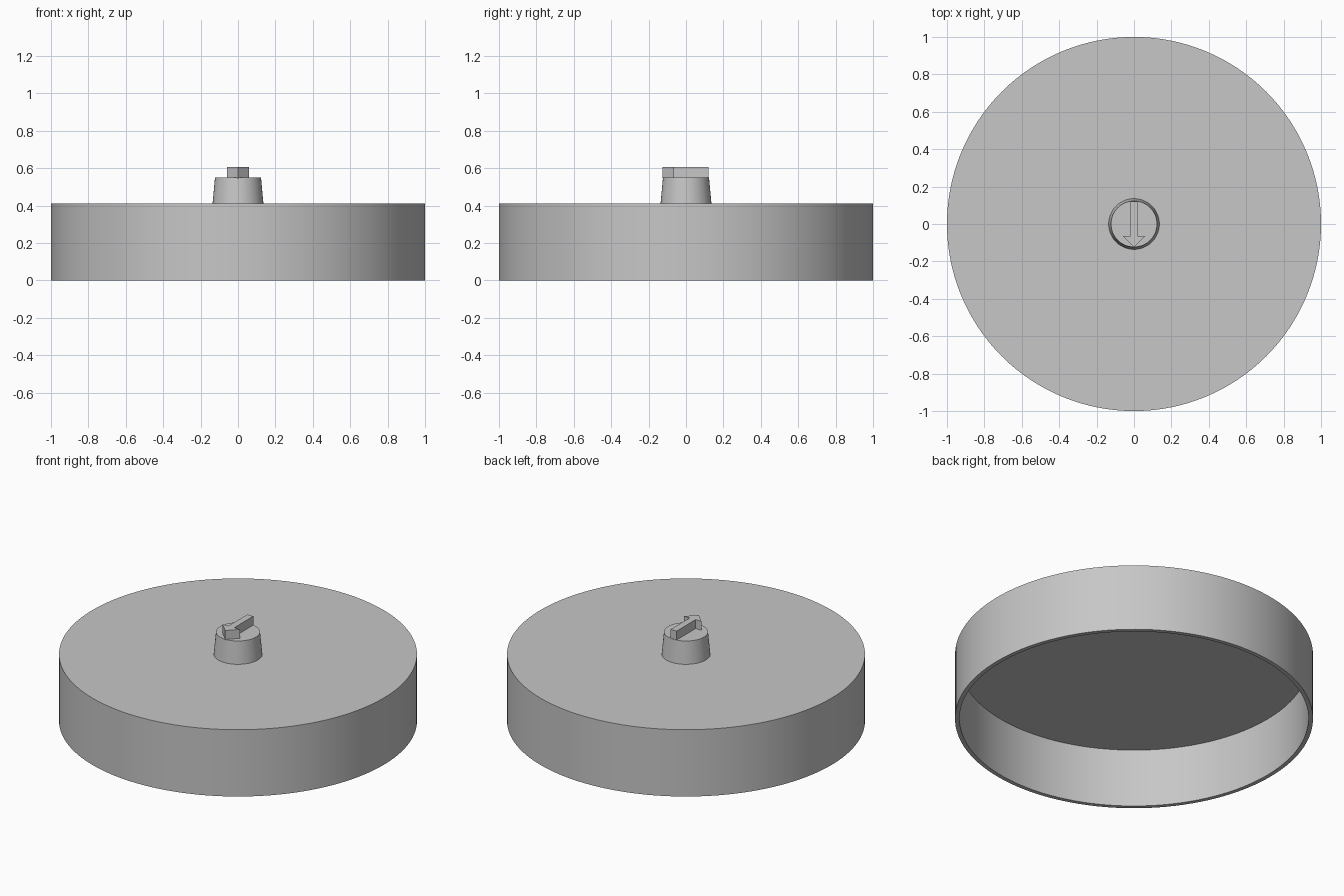
import bpy, bmesh, math

cube = bpy.data.objects.get("Cube")
if cube:
    bpy.data.objects.remove(cube, do_unlink=True)

# One plain grey for the whole lid
GREY = (0.57, 0.57, 0.57, 1)
grey = bpy.data.materials.new("plain grey")
grey.use_nodes = True
grey.diffuse_color = GREY
grey.node_tree.nodes["Principled BSDF"].inputs["Base Color"].default_value = GREY


def finish(name, bm, smooth):
    bmesh.ops.recalc_face_normals(bm, faces=bm.faces)
    mesh = bpy.data.meshes.new(name)
    bm.to_mesh(mesh)
    bm.free()
    obj = bpy.data.objects.new(name, mesh)
    bpy.context.collection.objects.link(obj)
    mesh.materials.append(grey)
    if smooth:
        bpy.ops.object.select_all(action='DESELECT')
        obj.select_set(True)
        bpy.context.view_layer.objects.active = obj
        bpy.ops.object.shade_smooth_by_angle(angle=math.radians(30))
    return obj


def turned(name, profile, segments):
    """Solid of revolution from (radius, height) points, capped at both ends."""
    bm = bmesh.new()
    rings = []
    for r, z in profile:
        rings.append([bm.verts.new((r * math.cos(a), r * math.sin(a), z))
                      for a in (math.tau * i / segments for i in range(segments))])
    for low, high in zip(rings, rings[1:]):
        for i in range(segments):
            j = (i + 1) % segments
            bm.faces.new((low[i], low[j], high[j], high[i]))
    bm.faces.new(rings[0])
    bm.faces.new(rings[-1])
    return finish(name, bm, True)


# Hollow drum, open underneath, with a thin wall
turned("lid_drum", [(0.975, 0.36), (0.975, 0), (1, 0), (1, 0.412)], 128)

# Tapered knob in the middle of the lid
turned("knob", [(0.136, 0.41), (0.123, 0.55)], 64)

# Raised arrow on the knob, pointing to the front
half = [(0.02, 0.12), (0.02, -0.065), (0.06, -0.065)]
outline = half + [(0, -0.125)] + [(-x, y) for x, y in reversed(half)]
bm = bmesh.new()
face = bm.faces.new([bm.verts.new((x, y, 0.545)) for x, y in outline])
top = bmesh.ops.extrude_face_region(bm, geom=[face])["geom"]
bmesh.ops.translate(bm, vec=(0, 0, 0.06),
                    verts=[v for v in top if isinstance(v, bmesh.types.BMVert)])
finish("pointer_arrow", bm, False)
